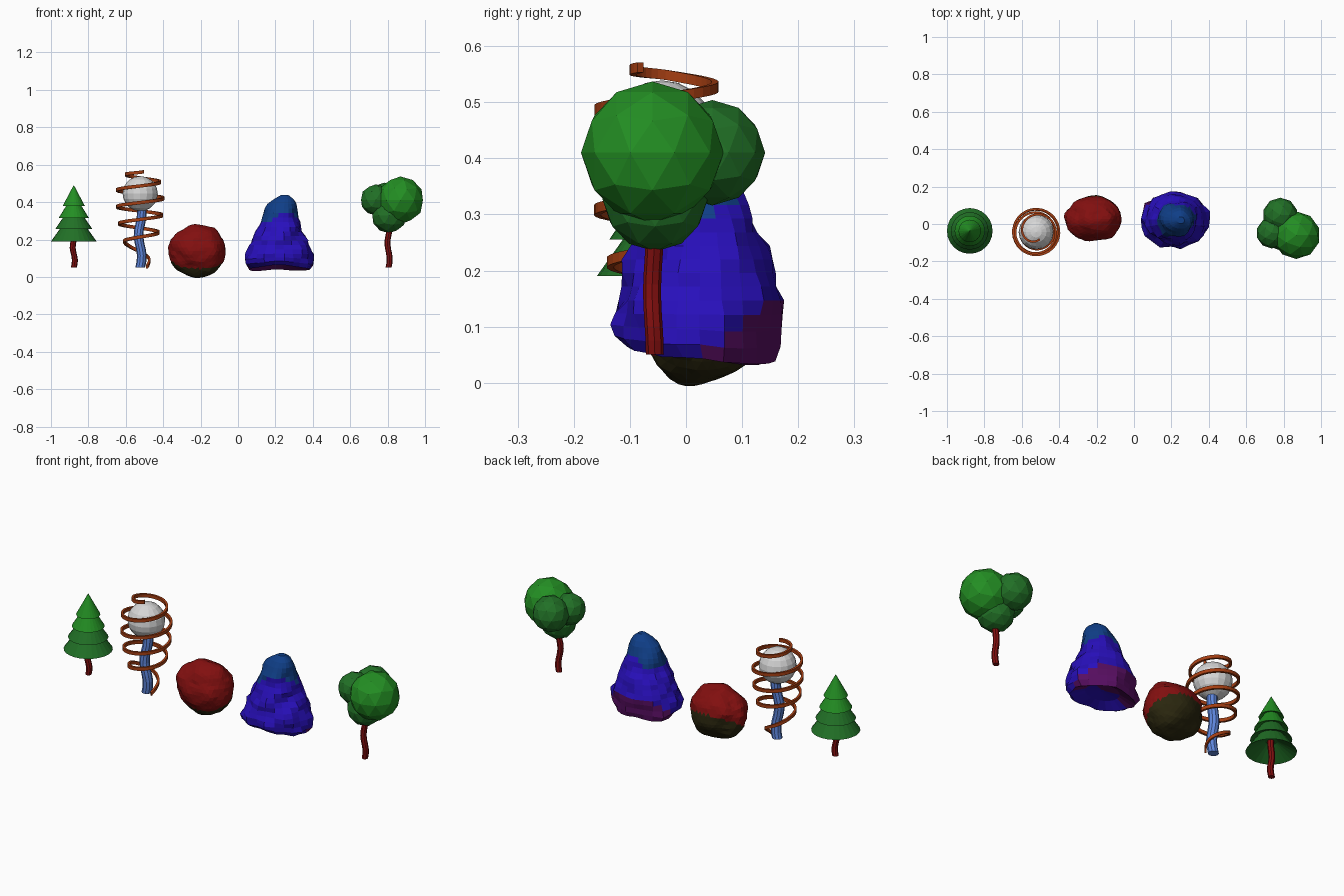
import bpy, bmesh, math
from mathutils import Vector, Matrix, noise

if "Cube" in bpy.data.objects:
    bpy.data.objects.remove(bpy.data.objects["Cube"])


def mat(name, rgb):
    m = bpy.data.materials.new(name)
    m.diffuse_color = [((c / 255 + 0.055) / 1.055) ** 2.4 if c > 10 else c / 3295 for c in rgb] + [1]
    m.use_nodes = True
    m.node_tree.nodes["Principled BSDF"].inputs["Base Color"].default_value = m.diffuse_color
    return m


BRIGHT = mat("leaf_green", (35, 142, 35))
DULL = mat("deep_leaf_green", (33, 112, 38))
BARK = mat("red_bark", (130, 15, 15))
WHITE = mat("pale_white", (215, 215, 215))
BLUE = mat("column_blue", (95, 135, 222))
RUST = mat("rust_orange", (165, 62, 18))
OLIVE = mat("dark_olive", (42, 38, 14))
INDIGO = mat("indigo_blue", (40, 15, 188))
TEAL = mat("peak_blue", (15, 62, 135))
PURPLE = mat("dark_purple", (88, 14, 98))


def finish(name, bm, mats, rule=None):
    bmesh.ops.recalc_face_normals(bm, faces=bm.faces)
    if rule:
        for f in bm.faces:
            f.material_index = rule(f.calc_center_median())
    me = bpy.data.meshes.new(name)
    bm.to_mesh(me)
    bm.free()
    for m in mats:
        me.materials.append(m)
    ob = bpy.data.objects.new(name, me)
    bpy.context.collection.objects.link(ob)
    return ob


def loft(rings, caps=True):
    """Skin a list of equally sized point rings."""
    bm = bmesh.new()
    vs = [[bm.verts.new(p) for p in r] for r in rings]
    n = len(vs[0])
    for a, b in zip(vs, vs[1:]):
        for i in range(n):
            j = (i + 1) % n
            bm.faces.new((a[i], a[j], b[j], b[i]))
    if caps:
        bm.faces.new(vs[0])
        bm.faces.new(vs[-1])
    return bm


def circle(cx, cy, z, rx, ry, n):
    return [Vector((cx + rx * math.cos(math.tau * i / n), cy + ry * math.sin(math.tau * i / n), z))
            for i in range(n)]


def lerp(table, t):
    for a, b in zip(table, table[1:]):
        if t <= b[0]:
            k = (t - a[0]) / (b[0] - a[0])
            return [p + (q - p) * k for p, q in zip(a, b)]
    return table[-1]


def wavy_trunk(name, x, y, z0, z1, r, sides, m, sway=0.006, steps=10):
    rings = []
    for i in range(steps + 1):
        t = i / steps
        rings.append(circle(x + sway * math.sin(t * 9), y + sway * 0.4 * math.cos(t * 7),
                            z0 + (z1 - z0) * t, r, r, sides))
    finish(name, loft(rings), [m])


def ball(name, c, r, m):
    bm = bmesh.new()
    bmesh.ops.create_icosphere(bm, subdivisions=2, radius=r, matrix=Matrix.Translation(c))
    finish(name, bm, [m])


# Conifer: four skirts with hollow undersides
PX, PY = -0.878, -0.037
wavy_trunk("conifer_trunk", PX, PY, 0.05, 0.26, 0.016, 8, BARK)
prof = [(0.001, 0.49), (0.06, 0.378), (0.036, 0.388), (0.081, 0.315), (0.05, 0.328),
        (0.1, 0.255), (0.065, 0.27), (0.122, 0.19), (0.03, 0.245)]
finish("conifer_foliage", loft([circle(PX, PY, z, r, r, 24) for r, z in prof]),
       [BRIGHT, DULL], lambda c: int(c.z < 0.305))

# Orb on a wavy column
OX, OY = -0.523, -0.043
wavy_trunk("orb_column", OX, OY, 0.05, 0.38, 0.026, 10, BLUE, sway=0.009)
bm = bmesh.new()
bmesh.ops.create_uvsphere(bm, u_segments=16, v_segments=10, radius=0.094,
                          matrix=Matrix.Translation((OX, OY, 0.445)))
finish("orb", bm, [WHITE])

# Spiral ribbon around the orb: (turns, height, radius)
path = [(-0.05, 0.055, 0.038), (0.1, 0.10, 0.058), (0.5, 0.19, 0.085), (1.5, 0.285, 0.112),
        (2.5, 0.375, 0.123), (3.5, 0.465, 0.123), (4.2, 0.525, 0.098), (4.5, 0.55, 0.075),
        (4.82, 0.562, 0.042)]
rings = []
for i in range(161):
    t, z, r = lerp(path, -0.05 + 4.87 * i / 160)
    d = Vector((math.cos(math.tau * t), math.sin(math.tau * t), 0))
    c = Vector((OX, OY, z)) + d * r
    h = Vector((0, 0, 0.009))
    rings.append([c + d * 0.006 + h, c - d * 0.006 + h, c - d * 0.006 - h, c + d * 0.006 - h])
finish("spiral_ribbon", loft(rings), [RUST])

# Round boulder with a dark underside
bm = bmesh.new()
bmesh.ops.create_icosphere(bm, subdivisions=4, radius=1)
for v in bm.verts:
    p = v.co.copy()
    k = 1 + 0.10 * noise.noise(p * 1.6) + 0.04 * noise.noise(Vector((p.x * 3, p.y * 3, p.z * 6)))
    v.co = Vector((-0.213 + 0.154 * p.x * k, 0.028 + 0.118 * p.y * k, 0.138 + 0.14 * p.z * k))
finish("boulder", bm, [BARK, OLIVE], lambda c: int(c.z < 0.08 + 0.6 * c.y))

# Peaked crag: (height, x centre, y centre, x radius, y radius)
crag = [(0.05, 0.222, 0.03, 0.165, 0.13), (0.075, 0.222, 0.025, 0.183, 0.15),
        (0.12, 0.222, 0.023, 0.181, 0.15), (0.18, 0.222, 0.025, 0.158, 0.135),
        (0.25, 0.225, 0.025, 0.122, 0.115), (0.33, 0.228, 0.022, 0.093, 0.088),
        (0.39, 0.238, 0.02, 0.074, 0.065), (0.425, 0.246, 0.02, 0.05, 0.042),
        (0.438, 0.25, 0.02, 0.02, 0.018)]
rings = [circle(0.22, 0.03, 0.085, 0.01, 0.01, 22), circle(0.22, 0.03, 0.075, 0.09, 0.07, 22)]
for i in range(17):
    z, cx, cy, rx, ry = lerp(crag, 0.05 + 0.388 * i / 16)
    ring = circle(cx, cy, z, rx, ry, 22)
    for p in ring:
        off = Vector((p.x - cx, p.y - cy, 0))
        p += off * (0.16 * noise.noise(p * 16) + 0.05 * noise.noise(p * 40))
        # rim sags at the sides and the back
        if z < 0.13:
            p.z += (0.13 - z) / 0.08 * (0.018 - 0.2 * max(0, p.y - 0.03) - 0.15 * abs(p.x - 0.22))
    rings.append(ring)


def crag_colour(c):
    if c.z > 0.315 + 0.03 * math.sin(c.x * 30):
        return 1
    return 2 if c.z < 0.05 + 0.6 * c.y else 0


finish("crag", loft(rings), [INDIGO, TEAL, PURPLE], crag_colour)

# Round-crowned tree
wavy_trunk("round_tree_trunk", 0.805, -0.058, 0.05, 0.3, 0.016, 8, BARK)
for name, c, r in (("crown_main", (0.868, -0.06, 0.41), 0.127),
                   ("crown_back", (0.782, 0.047, 0.41), 0.094),
                   ("crown_left", (0.737, -0.048, 0.412), 0.083),
                   ("crown_lower", (0.808, -0.055, 0.328), 0.094)):
    ball(name, c, r, BRIGHT if name == "crown_main" else DULL)
